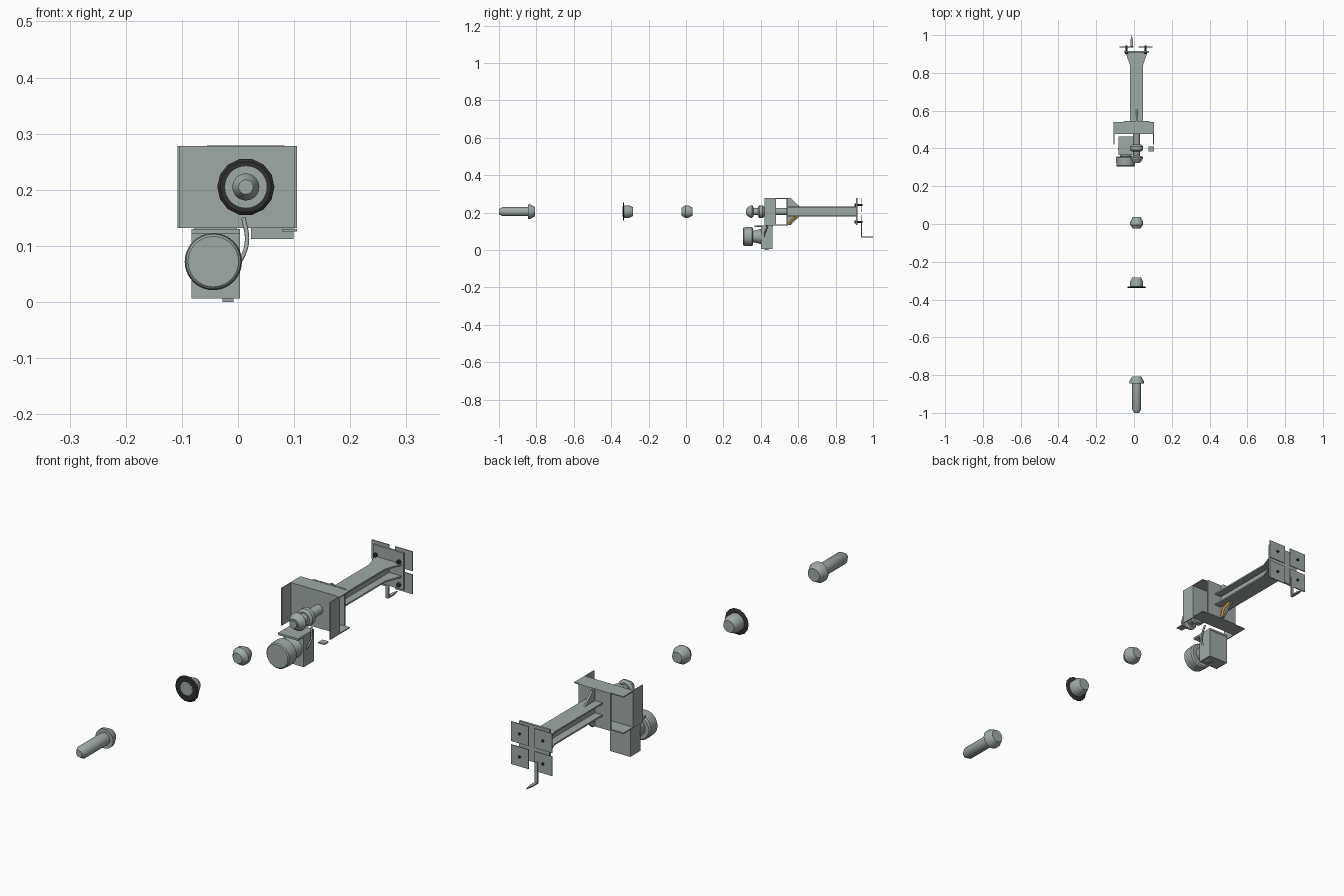
import bpy, bmesh, math
from mathutils import Vector

if "Cube" in bpy.data.objects:
    bpy.data.objects.remove(bpy.data.objects["Cube"])

AX, AZ = 0.014, 0.205          # main axis of the exploded parts


def material(name, rgb):
    m = bpy.data.materials.new(name)
    m.diffuse_color = (*rgb, 1)
    m.use_nodes = True
    m.node_tree.nodes["Principled BSDF"].inputs["Base Color"].default_value = m.diffuse_color
    return m


GREY = material("grey_green_steel", (0.35, 0.40, 0.385))
DARK = material("dark_rubber", (0.03, 0.03, 0.032))
ORANGE = material("orange_cable", (0.8, 0.42, 0.03))


def finish(name, bm, mat, smooth=False):
    bmesh.ops.recalc_face_normals(bm, faces=bm.faces[:])
    me = bpy.data.meshes.new(name)
    bm.to_mesh(me)
    bm.free()
    me.materials.append(mat)
    ob = bpy.data.objects.new(name, me)
    bpy.context.collection.objects.link(ob)
    if smooth:
        bpy.ops.object.select_all(action='DESELECT')
        ob.select_set(True)
        bpy.context.view_layer.objects.active = ob
        bpy.ops.object.shade_smooth_by_angle(angle=math.radians(32))
    return ob


def box(name, x0, x1, y0, y1, z0, z1, mat=GREY):
    bm = bmesh.new()
    bmesh.ops.create_cube(bm, size=1)
    for v in bm.verts:
        v.co = Vector(((x0 + x1) / 2 + v.co.x * (x1 - x0),
                       (y0 + y1) / 2 + v.co.y * (y1 - y0),
                       (z0 + z1) / 2 + v.co.z * (z1 - z0)))
    return finish(name, bm, mat)


def lathe(name, profile, x=AX, z=AZ, n=32, mat=GREY, closed=False):
    """Turn (y, radius) points round an axis along y."""
    bm = bmesh.new()
    rings = [[bm.verts.new((x + r * math.cos(2 * math.pi * i / n), y,
                            z + r * math.sin(2 * math.pi * i / n)))
              for i in range(n)] for y, r in profile]
    pairs = list(zip(rings, rings[1:]))
    if closed:
        pairs.append((rings[-1], rings[0]))
    else:
        bm.faces.new(rings[0])
        bm.faces.new(rings[-1])
    for a, b in pairs:
        for i in range(n):
            j = (i + 1) % n
            bm.faces.new((a[i], a[j], b[j], b[i]))
    return finish(name, bm, mat, True)


def prism(name, pts, offset, mat=GREY):
    """Extrude a flat outline by an offset vector."""
    bm = bmesh.new()
    f = bm.faces.new([bm.verts.new(p) for p in pts])
    ext = bmesh.ops.extrude_face_region(bm, geom=[f])
    bmesh.ops.translate(bm, vec=offset,
                        verts=[g for g in ext['geom'] if isinstance(g, bmesh.types.BMVert)])
    return finish(name, bm, mat)


def tube(name, pts, r, mat):
    cu = bpy.data.curves.new(name, 'CURVE')
    cu.dimensions = '3D'
    cu.bevel_depth = r
    cu.bevel_resolution = 2
    cu.use_fill_caps = True
    sp = cu.splines.new('BEZIER')
    sp.bezier_points.add(len(pts) - 1)
    for b, p in zip(sp.bezier_points, pts):
        b.co = p
        b.handle_left_type = b.handle_right_type = 'AUTO'
    cu.materials.append(mat)
    bpy.context.collection.objects.link(bpy.data.objects.new(name, cu))


# Exploded parts along the axis
lathe("long_flanged_sleeve", [(-1, .013), (-.982, .024), (-.845, .024), (-.845, .038),
                              (-.832, .038), (-.808, .025)])
lathe("flanged_cone", [(-.34, .024), (-.333, .034), (-.305, .034), (-.283, .023)])
lathe("rubber_ring", [(-.338, .02), (-.338, .046), (-.334, .051), (-.331, .046), (-.331, .02)],
      n=14, mat=DARK, closed=True)
lathe("barrel_bush", [(-.024, .02), (-.004, .034), (.012, .034), (.036, .021)])

# Shaft with its collars
lathe("drive_shaft", [(.322, .014), (.33, .019), (.54, .019)])
lathe("front_collar", [(.325, .02), (.347, .034), (.353, .034), (.36, .025)])
lathe("middle_collar", [(.385, .025), (.392, .034), (.41, .034), (.42, .025)])

# Folded bracket: front plate, side flanges forward, top and bottom flanges back
box("bracket_plate", -.108, .105, .477, .481, .132, .278)
for side, x in (("left", -.108), ("right", .101)):
    box("bracket_flange_" + side, x, x + .004, .42, .48, .132, .278)
for side, z in (("top", .274), ("bottom", .132)):
    box("bracket_flange_" + side, -.108, .105, .478, .54, z, z + .004)
box("small_tab", .078, .105, .383, .41, .126, .13)

# Arm: base plate, I-beam, gussets, flared end
box("arm_base_plate", -.055, .083, .538, .546, .132, .279)
box("beam_web", AX - .004, AX + .004, .546, .91, .182, .232)
for side, z in (("top", .227), ("bottom", .18)):
    box("beam_flange_" + side, -.021, .047, .546, .91, z, z + .006)
    prism("beam_flare_" + side, [(-.021, .84, z), (.047, .84, z), (.072, .91, z), (-.046, .91, z)],
          (0, 0, .006))
for side, z0, z1 in (("top", .233, .277), ("bottom", .18, .134)):
    prism("gusset_" + side, [(AX - .004, .546, z0), (AX - .004, .607, z0), (AX - .004, .56, z1),
                             (AX - .004, .546, z1)], (.008, 0, 0))
box("arm_end_plate", -.053, .08, .908, .917, .133, .277)

# Four backing plates with bolts
for x in (-.04, .061):
    for z in (.150, .240):
        box("backing_plate", x - .038, x + .038, .935, .939, z - .038, z + .038)
        lathe("bolt", [(.9, .008), (.908, .008), (.908, .005), (.944, .005)], x=x, z=z, n=12,
              mat=DARK)

# Hanging hook strip at the far end
box("hook_strip", -.018, -.006, .936, .942, .066, .15)
prism("hook_foot", [(-.018, .936, .066), (-.006, .936, .066), (-.006, .975, .066),
                    (-.012, 1, .066), (-.018, .975, .066)], (0, 0, .005))

# Motor and gearbox under the bracket
box("gearbox", -.083, .004, .4, .462, .006, .124)
box("gearbox_top_plate", -.083, .004, .365, .464, .122, .13)
lathe("motor_drum", [(.305, .045), (.309, .049), (.335, .051), (.352, .051), (.358, .046)],
      x=-.044, z=.072, n=40)
lathe("motor_neck", [(.356, .03), (.38, .034), (.402, .042)], x=-.044, z=.072)
box("drain_foot", -.028, -.008, .42, .44, 0, .007)

# Cables
tube("motor_cable", [(.01, .44, .15), (.016, .43, .11), (.01, .42, .085), (.002, .42, .07)],
     .004, GREY)
tube("orange_cable", [(.02, .6, .178), (.022, .57, .165), (.018, .55, .135)], .005, ORANGE)
